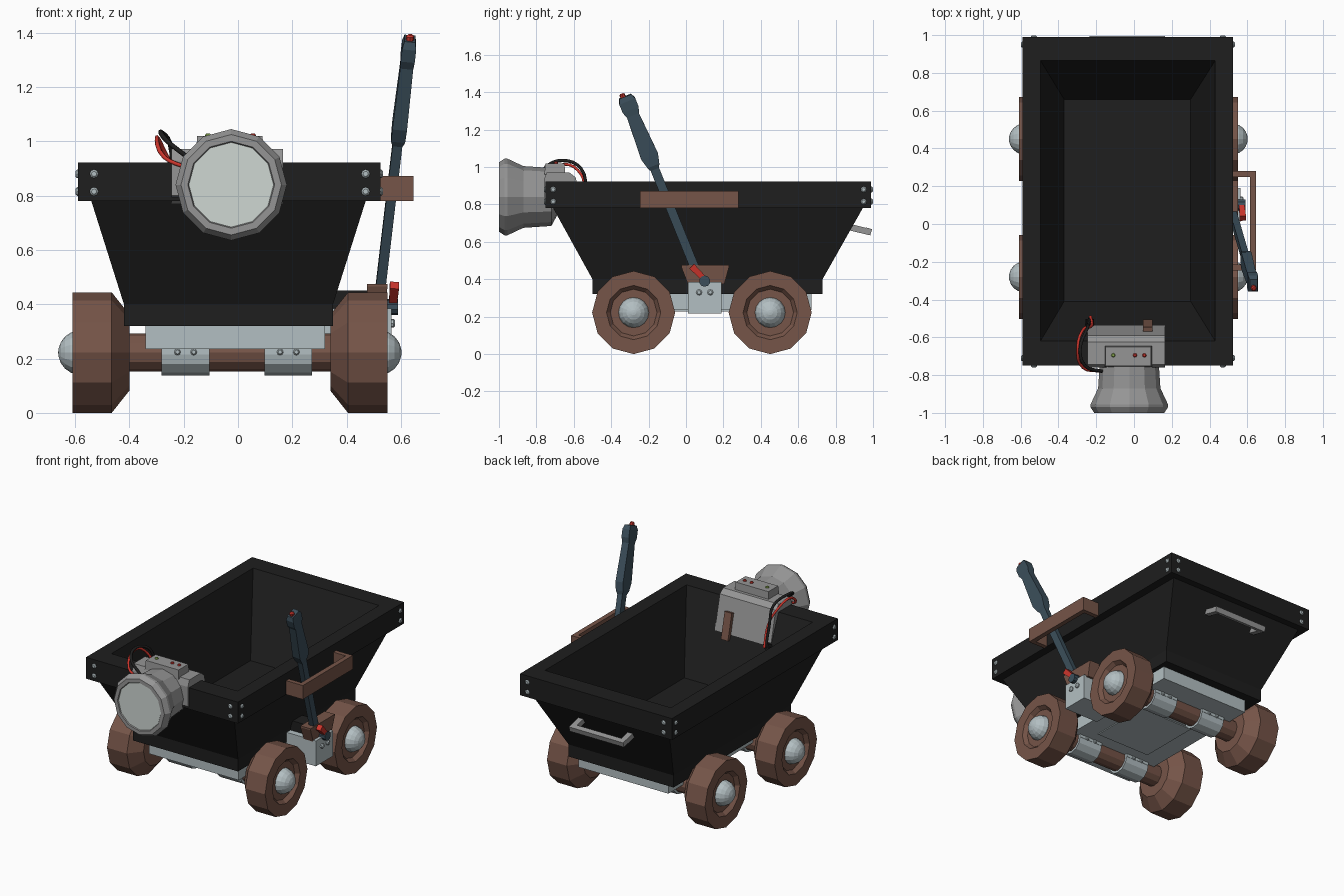
import bpy, bmesh, math
from mathutils import Matrix, Vector

if "Cube" in bpy.data.objects:
    bpy.data.objects.remove(bpy.data.objects["Cube"])

CX = -0.03  # centre line of the cart body


def mat(name, r, g, b):
    m = bpy.data.materials.new(name)
    m.diffuse_color = (r, g, b, 1)
    m.use_nodes = True
    m.node_tree.nodes["Principled BSDF"].inputs["Base Color"].default_value = m.diffuse_color
    return m


BLACK = mat("black_iron", 0.013, 0.013, 0.013)
BROWN = mat("rust_brown", 0.18, 0.09, 0.065)
STEEL = mat("pale_steel", 0.45, 0.52, 0.54)
GREY = mat("lamp_grey", 0.30, 0.30, 0.30)
BLUE = mat("blue_steel", 0.045, 0.078, 0.105)
RED = mat("red", 0.6, 0.035, 0.025)
GREEN = mat("green", 0.25, 0.4, 0.08)
GLASS = mat("glass", 0.62, 0.68, 0.65)


def finish(name, bm, m):
    bmesh.ops.recalc_face_normals(bm, faces=bm.faces)
    me = bpy.data.meshes.new(name)
    bm.to_mesh(me)
    bm.free()
    me.materials.append(m)
    ob = bpy.data.objects.new(name, me)
    bpy.context.collection.objects.link(ob)
    return ob


def skin(name, rings, m):
    """Join equal-length point rings and cap both ends."""
    bm = bmesh.new()
    vs = [[bm.verts.new(p) for p in ring] for ring in rings]
    n = len(vs[0])
    for a, b in zip(vs, vs[1:]):
        for i in range(n):
            j = (i + 1) % n
            bm.faces.new((a[i], a[j], b[j], b[i]))
    bm.faces.new(vs[0])
    bm.faces.new(vs[-1])
    return finish(name, bm, m)


def rect(x0, x1, y0, y1, z):
    return [Vector(p) for p in ((x0, y0, z), (x1, y0, z), (x1, y1, z), (x0, y1, z))]


def box(name, x0, x1, y0, y1, z0, z1, m):
    return skin(name, [rect(x0, x1, y0, y1, z0), rect(x0, x1, y0, y1, z1)], m)


def extrude_x(name, profile, x0, x1, m):
    return skin(name, [[(x, y, z) for y, z in profile] for x in (x0, x1)], m)


def lathe(name, profile, loc, axis, n, m):
    """Revolve (radius, distance) pairs around an axis vector."""
    ax = Vector(axis).normalized()
    u = Vector((0, 0, 1)) if abs(ax.z) < 0.9 else Vector((1, 0, 0))
    v = ax.cross(u)
    rings = []
    for r, t in profile:
        rings.append([Vector(loc) + ax * t + (u * math.cos(a) + v * math.sin(a)) * r
                      for a in (2 * math.pi * k / n for k in range(n))])
    return skin(name, rings, m)


def bolt(name, loc, axis, r=0.016, m=STEEL):
    return lathe(name, [(r, -0.01), (r, 0.003), (r * 0.6, 0.009)], loc, axis, 8, m)


def rod(name, p0, p1, sections, m):
    """Rectangular bar along p0-p1; sections are (t, half x, half y, y shift)."""
    p0, p1 = Vector(p0), Vector(p1)
    z = (p1 - p0).normalized()
    x = (Vector((1, 0, 0)) - z * z.x).normalized()
    y = z.cross(x)
    mw = Matrix((x, y, z)).transposed()
    L = (p1 - p0).length
    return skin(name, [[p0 + mw @ c for c in rect(-a, a, s - b, s + b, t * L)]
                       for t, a, b, s in sections], m)


def cable(name, pts, radius, m):
    cu = bpy.data.curves.new(name, 'CURVE')
    cu.dimensions = '3D'
    cu.bevel_depth, cu.bevel_resolution, cu.resolution_u = radius, 1, 4
    cu.use_fill_caps = True
    sp = cu.splines.new('BEZIER')
    sp.bezier_points.add(len(pts) - 1)
    for bp, p in zip(sp.bezier_points, pts):
        bp.co = p
        bp.handle_left_type = bp.handle_right_type = 'AUTO'
    cu.materials.append(m)
    bpy.context.collection.objects.link(bpy.data.objects.new(name, cu))


# Hollow tub with overhanging rim
skin("tub", [rect(-0.42, 0.35, -0.50, 0.73, 0.32), rect(-0.42, 0.35, -0.50, 0.73, 0.40),
             rect(-0.54, 0.47, -0.71, 0.945, 0.78), rect(-0.59, 0.525, -0.75, 0.99, 0.78),
             rect(-0.59, 0.525, -0.75, 0.99, 0.922), rect(-0.495, 0.43, -0.62, 0.865, 0.922),
             rect(-0.37, 0.30, -0.41, 0.66, 0.42)], BLACK)

# Rim corner bolts
for z in (0.815, 0.88):
    for s in (-1, 1):
        yf = -0.75 if s < 0 else 0.99
        for x in (-0.53, 0.47):
            bolt("rim_bolt_end", (x, yf, z), (0, s, 0))
        xf = -0.59 if s < 0 else 0.525
        for y in (-0.71, 0.95):
            bolt("rim_bolt_side", (xf, y, z), (s, 0, 0))

# Chassis plate
box("chassis", -0.34, 0.32, -0.45, 0.67, 0.235, 0.33, STEEL)
box("chassis_panel", -0.21, 0.19, -0.12, 0.30, 0.229, 0.24, STEEL)

# Axles, clamps, wheels and hubs
wheel = [(0.14, 0.37), (0.222, 0.435), (0.222, 0.58), (0.145, 0.58), (0.125, 0.555), (0.06, 0.555)]
hub = [(0.082 * math.cos(a), 0.55 + 0.082 * math.sin(a))
       for a in (math.radians(d) for d in (-10, 8, 26, 44, 62, 80, 88))]
for y in (-0.28, 0.45):
    lathe("axle", [(0.07, -0.42), (0.07, 0.42)], (CX, y, 0.222), (1, 0, 0), 12, BROWN)
    for x in (-0.193, 0.185):
        lathe("axle_clamp", [(0.085, -0.088), (0.085, 0.088)], (x, y, 0.222), (1, 0, 0), 12, STEEL)
        box("clamp_block", x - 0.088, x + 0.088, y - 0.085, y + 0.085, 0.215, 0.24, STEEL)
        for dx in (-0.03, 0.03):
            for s in (-1, 1):
                bolt("clamp_bolt", (x + dx, y + s * 0.085, 0.224), (0, s, 0), 0.012)
    for s in (-1, 1):
        lathe("wheel", wheel, (CX, y, 0.222), (s, 0, 0), 12, BROWN)
        lathe("hub", hub, (CX, y, 0.222), (s, 0, 0), 16, STEEL)

# Head lamp with lens
lathe("lamp", [(0.10, -0.03), (0.155, 0.0), (0.165, 0.15), (0.205, 0.235), (0.205, 0.25),
               (0.185, 0.28), (0.16, 0.28), (0.155, 0.268)], (-0.025, -0.72, 0.84), (0, -1, 0), 12, GREY)
lathe("lamp_lens", [(0.156, 0), (0.156, 0.006)], (-0.025, -0.988, 0.84), (0, -1, 0), 12, GLASS)

# Lamp saddle over the rim, control box, indicator studs and strap
extrude_x("lamp_saddle", [(-0.76, 0.80), (-0.76, 0.93), (-0.745, 0.972), (-0.625, 0.972),
                          (-0.59, 0.945), (-0.535, 0.715), (-0.60, 0.715)], -0.245, 0.165, GREY)
skin("control_box", [rect(-0.155, 0.095, -0.757, -0.645, 0.96),
                     rect(-0.15, 0.09, -0.752, -0.65, 1.02)], GREY)
for x, m in ((-0.11, GREEN), (0.005, RED), (0.055, RED)):
    bolt("indicator", (x, -0.695, 1.02), (0, 0, 1), 0.011, m)
rod("saddle_strap", (0.073, -0.56, 0.86), (0.073, -0.52, 0.69),
    [(0, 0.026, 0.014, 0), (1, 0.026, 0.014, 0)], BROWN)

# Lamp cables
cable("black_cable", [(-0.17, -0.78, 0.93), (-0.26, -0.75, 1.00), (-0.285, -0.66, 1.035),
                      (-0.25, -0.56, 0.99), (-0.24, -0.53, 0.86), (-0.235, -0.50, 0.73)], 0.009, BLACK)
cable("red_cable", [(-0.18, -0.78, 0.90), (-0.27, -0.76, 0.94), (-0.298, -0.65, 1.015),
                    (-0.27, -0.56, 0.96), (-0.225, -0.54, 0.86), (-0.23, -0.49, 0.73)], 0.008, RED)
lathe("cable_socket", [(0.025, -0.03), (0.025, 0.02)], (-0.235, -0.52, 0.73), (0, 0.9, 0.4), 8, BLACK)

# Brake bracket with pivot, bolts, stop block and link arm
box("brake_bracket", 0.31, 0.565, 0.01, 0.19, 0.217, 0.385, STEEL)
lathe("brake_pivot", [(0.03, 0.0), (0.03, 0.15)], (0.44, 0.10, 0.39), (1, 0, 0), 10, BLUE)
for y in (0.07, 0.13):
    bolt("bracket_bolt", (0.57, y, 0.33), (1, 0, 0))
skin("brake_block", [rect(0.475, 0.545, 0.01, 0.205, 0.375),
                     rect(0.475, 0.55, -0.025, 0.23, 0.465),
                     rect(0.475, 0.55, -0.025, 0.23, 0.475)], BROWN)
box("link_arm", 0.33, 0.48, 0.05, 0.15, 0.375, 0.45, BLACK)
rod("brake_pedal", (0.57, 0.10, 0.40), (0.576, 0.03, 0.47),
    [(0, 0.014, 0.014, 0), (1, 0.017, 0.018, 0)], RED)

# Brake lever with thick grip and button
rod("brake_lever", (0.515, 0.08, 0.38), (0.633, -0.325, 1.378),
    [(0, 0.018, 0.024, 0), (0.61, 0.018, 0.024, 0), (0.63, 0.026, 0.034, 0), (0.68, 0.027, 0.048, 0),
     (0.90, 0.024, 0.034, 0), (0.93, 0.026, 0.046, 0), (0.975, 0.026, 0.046, 0),
     (1, 0.02, 0.034, 0)], BLUE)
lathe("lever_button", [(0.015, -0.01), (0.015, 0.01), (0.008, 0.016)],
      (0.633, -0.338, 1.378), (0.1, -0.4, 1), 8, RED)

# Lever guide loop on the rim
box("guide_bar", 0.615, 0.647, -0.245, 0.28, 0.78, 0.872, BROWN)
for y in (-0.245, 0.25):
    box("guide_end", 0.515, 0.62, y, y + 0.03, 0.78, 0.872, BROWN)

# Rear pull handle
for x in (-0.217, 0.145):
    rod("handle_leg", (x, 0.87, 0.68), (x, 0.98, 0.653),
        [(0, 0.018, 0.017, 0), (1, 0.018, 0.017, 0)], GREY)
extrude_x("handle_bar", [(0.955, 0.643), (0.985, 0.635), (0.995, 0.668), (0.963, 0.677)],
          -0.235, 0.163, GREY)
